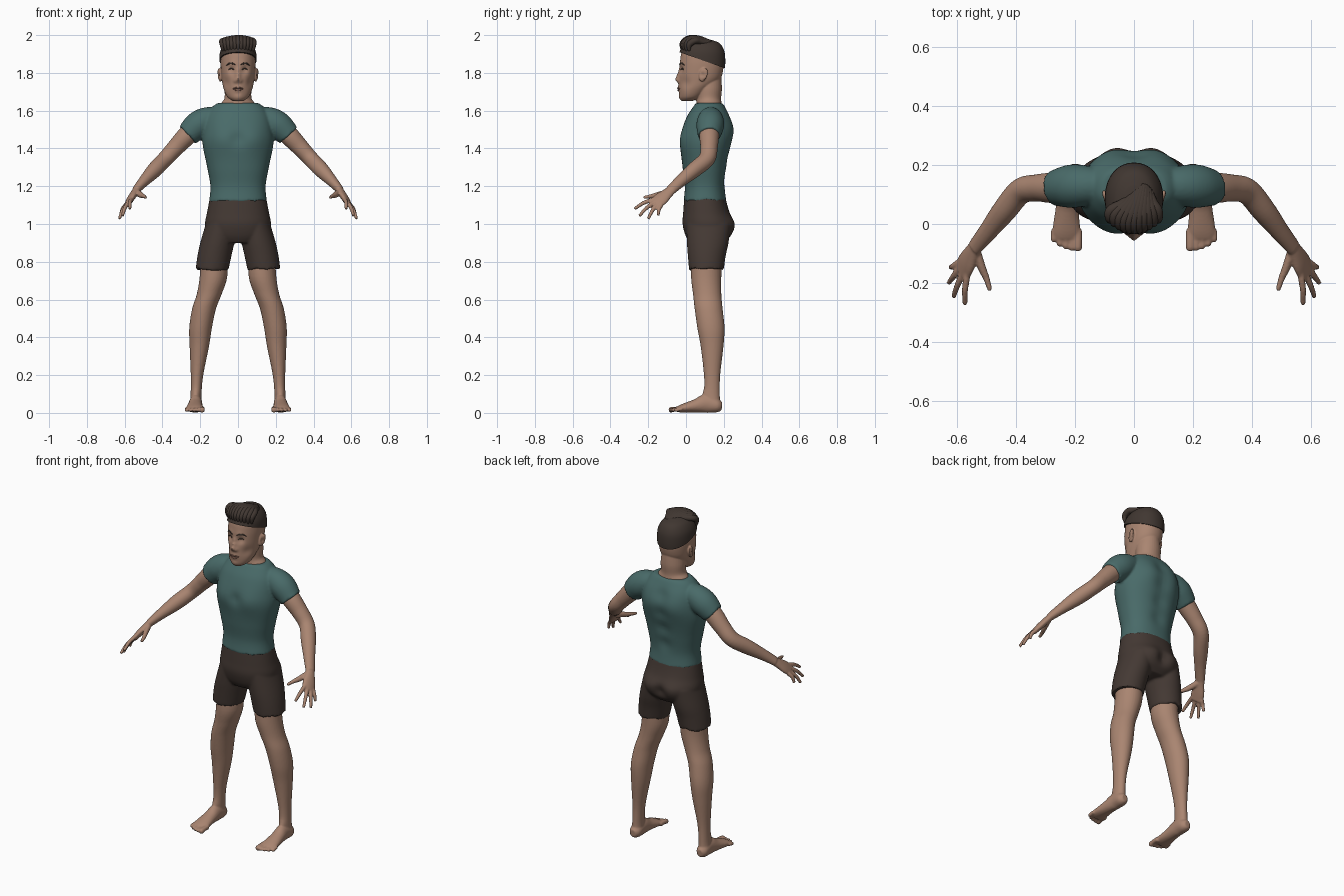
import bpy, bmesh, math, random
from mathutils import Vector, Matrix
from mathutils.bvhtree import BVHTree

random.seed(4)
if "Cube" in bpy.data.objects:
    bpy.data.objects.remove(bpy.data.objects["Cube"])


def material(name, rgb):
    m = bpy.data.materials.new(name)
    m.use_nodes = True
    m.diffuse_color = (*rgb, 1)
    bsdf = m.node_tree.nodes["Principled BSDF"]
    bsdf.inputs["Base Color"].default_value = (*rgb, 1)
    bsdf.inputs["Roughness"].default_value = 0.8
    return m


SKIN = material("warm skin", (0.40, 0.235, 0.165))
LIP = material("lip brown", (0.27, 0.14, 0.105))
TEAL = material("teal cloth", (0.066, 0.145, 0.14))
CLOTH = material("dark brown cloth", (0.058, 0.041, 0.034))
HAIR = material("dark hair", (0.052, 0.038, 0.031))


def spline(pts, sub):
    """Smooth interpolation through stations of any dimension."""
    pts = [Vector(p) for p in pts]
    out = []
    for i in range(len(pts) - 1):
        p0, p1, p2 = pts[max(i - 1, 0)], pts[i], pts[i + 1]
        p3 = pts[min(i + 2, len(pts) - 1)]
        for k in range(sub):
            t = k / sub
            out.append(p1 + (p2 - p0) * (t / 2)
                       + (p0 * 2 - p1 * 5 + p2 * 4 - p3) * (t * t / 2)
                       + (p1 * 3 - p0 - p2 * 3 + p3) * (t ** 3 / 2))
    return out + [pts[-1]]


def loft(bm, stations, side=None, sides=32, sub=6, power=2, ragged=0):
    """Closed tube through (x, y, z, width, depth); level rings without a side vector."""
    st = spline(stations, sub)
    rings = []
    for i, s in enumerate(st):
        c = Vector(s[:3])
        tangent = (Vector(st[min(i + 1, len(st) - 1)][:3]) - Vector(st[max(i - 1, 0)][:3])).normalized()
        u, v = Vector((1, 0, 0)), Vector((0, 1, 0))
        if side:
            u = Vector(side)
            u = (u - tangent * u.dot(tangent)).normalized()
            v = tangent.cross(u)
        ring = []
        for k in range(sides):
            a = math.tau * k / sides
            cx, cy = (math.copysign(abs(f) ** (2 / power), f) for f in (math.cos(a), math.sin(a)))
            p = c + u * cx * s[3] + v * cy * s[4]
            if ragged and i == len(st) - 1:
                p += tangent * random.uniform(-ragged, ragged)
            ring.append(bm.verts.new(p))
        rings.append(ring)
    for r, q in zip(rings, rings[1:]):
        for k in range(sides):
            n = (k + 1) % sides
            bm.faces.new((r[k], r[n], q[n], q[k]))
    bm.faces.new(rings[0][::-1])
    bm.faces.new(rings[-1])


def ball(bm, centre, size, tilt=0):
    m = Matrix.Translation(centre) @ Matrix.Rotation(tilt, 4, "X") @ Matrix.Diagonal((*size, 1))
    bmesh.ops.create_uvsphere(bm, u_segments=24, v_segments=16, radius=1, matrix=m)


def push(bm, centre, radius, offset):
    """Soft sculpting bump or dent, repeated on both sides off the centre line."""
    for s in ((1, -1) if centre[0] else (1,)):
        c = Vector((centre[0] * s, *centre[1:]))
        o = Vector((offset[0] * s, *offset[1:]))
        for v in bm.verts:
            v.co += o * math.exp(-((v.co - c).length / radius) ** 2)


def flip(stations, s):
    return [(p[0] * s, *p[1:]) for p in stations]


def finish(bm, name, mat, voxel=0, smooth=3, mirror=False):
    bmesh.ops.recalc_face_normals(bm, faces=bm.faces[:])
    for f in bm.faces:
        f.smooth = True
    me = bpy.data.meshes.new(name)
    bm.to_mesh(me)
    bm.free()
    me.materials.append(mat)
    ob = bpy.data.objects.new(name, me)
    bpy.context.collection.objects.link(ob)
    if voxel:
        r = ob.modifiers.new("Blend", "REMESH")
        r.mode, r.voxel_size, r.use_smooth_shade = "VOXEL", voxel, True
        s = ob.modifiers.new("Soften", "SMOOTH")
        s.factor, s.iterations = 0.5, smooth
    if mirror:
        ob.modifiers.new("Mirror", "MIRROR").use_mirror_merge = False
    return ob


# Shirt: torso and two sleeves
bm = bmesh.new()
loft(bm, [(0, .122, 1.64, .108, .07), (0, .122, 1.62, .135, .084), (0, .118, 1.57, .168, .112),
          (0, .112, 1.5, .184, .13), (0, .105, 1.42, .187, .133), (0, .1, 1.3, .163, .118),
          (0, .1, 1.2, .146, .106), (0, .1, 1.12, .153, .113)],
     sides=64, power=2.25, ragged=.009)
push(bm, (.085, -.02, 1.45), .07, (0, -.012, 0))
push(bm, (.08, .23, 1.5), .08, (0, .016, 0))
for z in (1.55, 1.45, 1.35, 1.25):
    push(bm, (0, .23, z), .045, (0, -.013, 0))
push(bm, (0, -.03, 1.45), .035, (0, .01, 0))
for s in (1, -1):
    loft(bm, flip([(.09, .13, 1.57, .05, .05), (.16, .13, 1.55, .068, .07), (.215, .128, 1.52, .073, .074),
                   (.268, .122, 1.47, .06, .062)], s), side=(0, 1, 0), sides=40, ragged=.009)
finish(bm, "shirt", TEAL, .007, 4)

# Shorts: pelvis and two legs
bm = bmesh.new()
loft(bm, [(0, .1, 1.14, .149, .109), (0, .107, 1.06, .164, .122), (0, .117, 1.0, .175, .135),
          (0, .117, .94, .165, .12), (0, .11, .9, .12, .09)], sides=64, power=2.2)
push(bm, (.075, .25, .99), .065, (0, .014, 0))
push(bm, (0, .25, .98), .035, (0, -.022, 0))
for s in (1, -1):
    loft(bm, flip([(.088, .12, 1.0, .083, .118), (.11, .115, .9, .09, .11), (.125, .11, .83, .09, .1),
                   (.137, .108, .76, .087, .092)], s), sides=40, ragged=.008)
finish(bm, "shorts", CLOTH, .007, 4)

# Legs with bare feet
bm = bmesh.new()
loft(bm, [(.125, .11, .85, .07, .08), (.13, .107, .72, .073, .08), (.152, .112, .63, .066, .075),
          (.18, .12, .55, .063, .074), (.198, .132, .45, .06, .072), (.205, .138, .35, .051, .06),
          (.217, .138, .2, .033, .043), (.222, .138, .1, .029, .041), (.224, .14, .04, .033, .042)])
loft(bm, [(.224, .19, .036, .018, .022), (.224, .165, .038, .034, .036), (.224, .11, .048, .035, .048),
          (.227, .05, .037, .039, .035), (.229, -.02, .024, .047, .022), (.229, -.05, .018, .042, .014)],
     side=(1, 0, 0))
push(bm, (.23, .1, .09), .03, (0, -.012, 0))
for i, tip in enumerate((-.083, -.082, -.077, -.068, -.053)):
    x, r = .19 + .0205 * i, .0145 if i == 0 else .0105
    loft(bm, [(x, -.02, .02, r, r), (x, tip + .025, .02, r, r * .9), (x, tip, .015, r, r),
              (x, tip - .008, .013, r * .5, r * .5)], side=(1, 0, 0), sides=16, sub=4)
finish(bm, "legs", SKIN, .005, 3, mirror=True)

# Arms with hands
PALM = (.51, .65, -.55)
bm = bmesh.new()
loft(bm, [(.19, .13, 1.54, .05, .05), (.27, .123, 1.468, .052, .052), (.33, .122, 1.405, .046, .046),
          (.385, .11, 1.345, .044, .042), (.44, .045, 1.288, .041, .041), (.495, -.025, 1.23, .033, .03),
          (.54, -.08, 1.18, .028, .021)], side=(0, 1, 0))
loft(bm, [(.53, -.065, 1.19, .024, .019), (.548, -.095, 1.165, .03, .019), (.567, -.13, 1.135, .04, .018),
          (.583, -.163, 1.107, .04, .014)], side=PALM)
tips = [(.573, -.272, 1.08), (.612, -.247, 1.043), (.628, -.2, 1.027), (.622, -.147, 1.045)]
for i, tip in enumerate(tips):
    base = Vector((.58, -.15, 1.115)) + Vector(PALM) * (.0195 * (i - 1.5))
    tip = Vector(tip)
    mid = (base + tip) / 2 + Vector((.004, -.004, .006))
    loft(bm, [(*base, .012, .012), (*mid, .0105, .0105), (*tip, .008, .008)],
         side=PALM, sides=16)
loft(bm, [(.535, -.09, 1.17, .017, .015), (.517, -.145, 1.155, .016, .014), (.5, -.185, 1.147, .011, .011),
          (.488, -.225, 1.14, .008, .008)], side=PALM, sides=16)
finish(bm, "arms", SKIN, .005, 2, mirror=True)

# Head, neck and ears
SKULL = [(0, .008, 1.652, .028, .028), (0, .024, 1.672, .056, .055), (0, .045, 1.715, .076, .08),
         (0, .07, 1.76, .085, .107), (0, .08, 1.805, .09, .115), (0, .084, 1.86, .092, .115),
         (0, .085, 1.91, .086, .108), (0, .085, 1.95, .062, .083), (0, .085, 1.968, .025, .035)]
bm = bmesh.new()
loft(bm, SKULL, sides=72, sub=8, power=2.15)
push(bm, (.036, -.03, 1.816), .02, (0, .011, 0))
push(bm, (.03, -.035, 1.848), .02, (0, -.004, 0))
for z, d, r in ((1.815, .008, .012), (1.79, .014, .013), (1.765, .022, .015)):
    push(bm, (0, -.04, z), r, (0, -d, 0))
push(bm, (.014, -.035, 1.757), .01, (0, -.008, 0))
push(bm, (0, -.03, 1.715), .024, (0, -.009, 0))
push(bm, (0, -.03, 1.694), .012, (0, .005, 0))
push(bm, (0, -.02, 1.67), .025, (0, -.008, 0))
push(bm, (.06, .0, 1.745), .03, (-.006, .004, 0))
face = BVHTree.FromBMesh(bm)
loft(bm, [(0, .125, 1.58, .11, .07), (0, .122, 1.635, .092, .067), (0, .12, 1.665, .072, .066),
          (0, .12, 1.72, .07, .07), (0, .115, 1.8, .06, .07)])
for s in (1, -1):
    ball(bm, (s * .094, .09, 1.79), (.011, .021, .037), -.2)
    ball(bm, (s * .103, .1, 1.795), (.006, .015, .03), -.2)
push(bm, (.107, .087, 1.79), .014, (-.007, 0, 0))
finish(bm, "head", SKIN, .004, 2)


def strip(bm, pts, thick, s=1):
    """Thin painted strip laid over the face through (x, z) points."""
    path = []
    for i, (x, z) in enumerate(pts):
        y = face.ray_cast(Vector((x * s, -1, z)), Vector((0, 1, 0)))[0].y
        t = thick * (.4 if i in (0, len(pts) - 1) else 1)
        path.append((x * s, y, z, t, .0035))
    loft(bm, path, side=(0, 0, 1), sides=12, sub=4)


# Eyebrows, eyelids and lips
brows, lids, lips = bmesh.new(), bmesh.new(), bmesh.new()
for s in (1, -1):
    strip(brows, [(.014, 1.842), (.03, 1.85), (.046, 1.85), (.06, 1.84)], .0045, s)
    strip(lids, [(.02, 1.817), (.03, 1.822), (.042, 1.822), (.051, 1.817)], .003, s)
strip(lips, [(-.028, 1.716), (-.012, 1.72), (0, 1.719), (.012, 1.72), (.028, 1.716)], .004)
strip(lips, [(-.024, 1.713), (-.01, 1.709), (.01, 1.709), (.024, 1.713)], .0045)
finish(brows, "eyebrows", HAIR)
finish(lids, "eyelids", HAIR)
finish(lips, "lips", LIP)

# Close cropped hair, cut along a sloping hairline
bm = bmesh.new()
loft(bm, [(x, y, z + .008, a + .007, b + .009) for x, y, z, a, b in SKULL], sides=64, power=2.15)
cut = bmesh.ops.bisect_plane(bm, geom=bm.verts[:] + bm.edges[:] + bm.faces[:], plane_co=(0, -.03, 1.908),
                             plane_no=(0, .085, .24), clear_inner=True)
rim = [e for e in cut["geom_cut"] if isinstance(e, bmesh.types.BMEdge)]
bmesh.ops.holes_fill(bm, edges=rim, sides=0)
cap = finish(bm, "cropped_hair", HAIR)
bpy.context.view_layer.objects.active = cap
cap.select_set(True)
bpy.ops.object.shade_smooth_by_angle(angle=math.radians(50))

# Swept quiff: locks fanning forward from the crown
bm = bmesh.new()
for i in range(11):
    f = i / 5 - 1
    x, edge = f * .082, f * f
    loft(bm, [(.03 + f * .025, .135 - .02 * edge, 1.963 - .006 * edge, .008, .008),
              (.015 + x * .6, .07, 1.98 - .012 * edge, .018, .017),
              (x * .95, .015 + .03 * edge, 1.982 - .013 * edge, .019, .017),
              (x, -.018 + .036 * edge, 1.955 - .005 * edge, .015, .016),
              (x * .98, -.02 + .036 * edge, 1.915, .006, .006)], side=(1, 0, 0), sides=14)
finish(bm, "quiff", HAIR)
